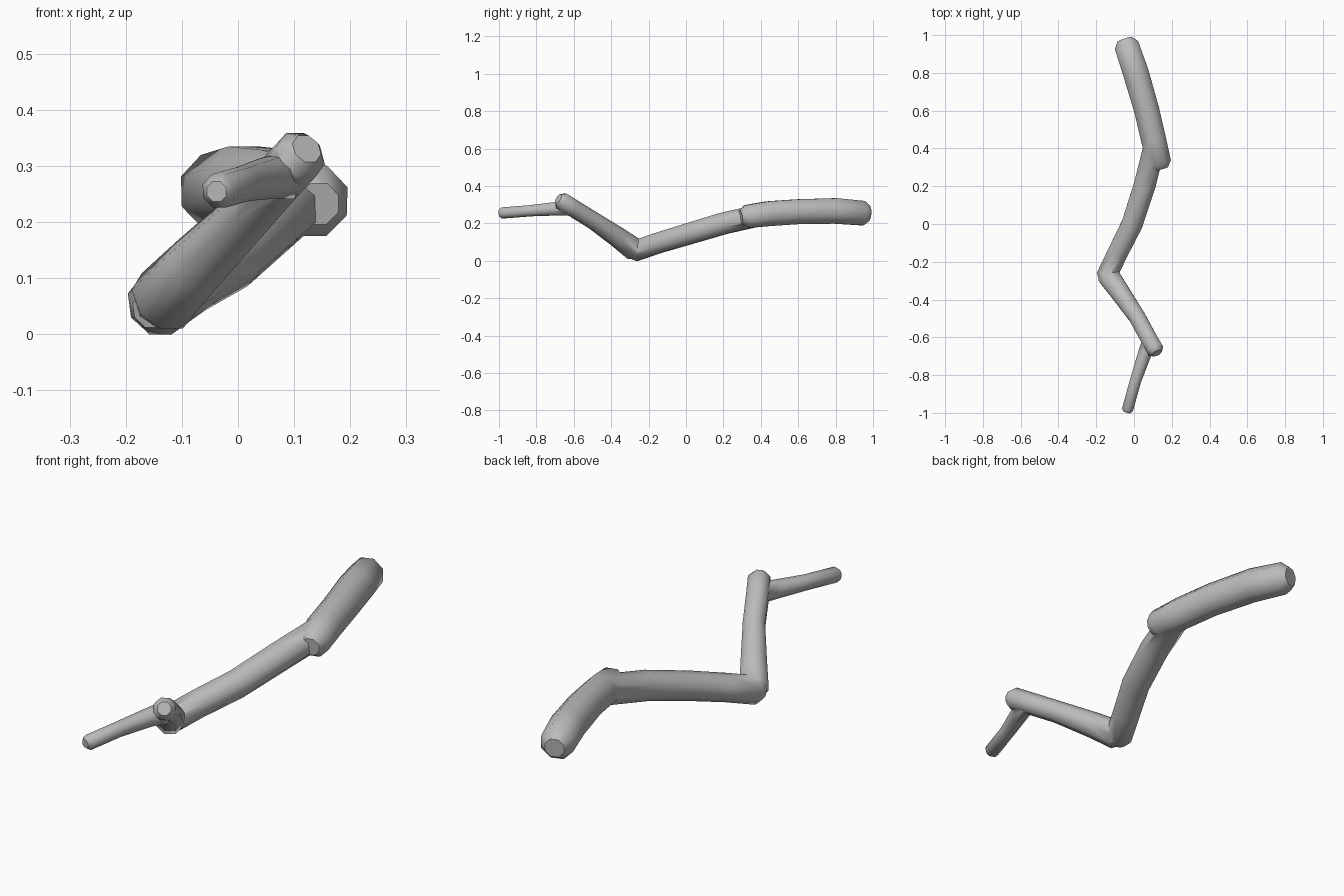
import bpy, bmesh, math
from mathutils import Vector

if "Cube" in bpy.data.objects:
    bpy.data.objects.remove(bpy.data.objects["Cube"])

SIDES = 8
grey = bpy.data.materials.new("plain grey")
grey.diffuse_color = (0.5, 0.5, 0.5, 1)
grey.use_nodes = True
grey.node_tree.nodes["Principled BSDF"].inputs["Base Color"].default_value = grey.diffuse_color


def limb(name, path):
    """Tapered eight-sided tube through (x, y, z, radius) points, with blunt rounded ends."""
    pts = [Vector(p[:3]) for p in path]
    rad = [p[3] * 1.04 for p in path]
    n = len(pts)
    tan = [(pts[min(i + 1, n - 1)] - pts[max(i - 1, 0)]).normalized() for i in range(n)]
    # extra rings for the chamfered ends
    rings = [(pts[0] - tan[0] * rad[0] * 0.5, tan[0], rad[0] * 0.6)]
    rings += list(zip(pts, tan, rad))
    rings += [(pts[-1] + tan[-1] * rad[-1] * 0.5, tan[-1], rad[-1] * 0.6)]
    bm = bmesh.new()
    loops = []
    for c, t, r in rings:
        side = t.cross(Vector((0, 0, 1))).normalized()
        up = side.cross(t)
        loops.append([bm.verts.new(c + r * (side * math.cos(a) + up * math.sin(a)))
                      for a in ((k + 0.5) * 2 * math.pi / SIDES for k in range(SIDES))])
    for a, b in zip(loops, loops[1:]):
        for k in range(SIDES):
            j = (k + 1) % SIDES
            bm.faces.new((a[k], a[j], b[j], b[k]))
    bm.faces.new(loops[0])
    bm.faces.new(loops[-1])
    bmesh.ops.recalc_face_normals(bm, faces=bm.faces)
    me = bpy.data.meshes.new(name)
    bm.to_mesh(me)
    bm.free()
    me.materials.append(grey)
    ob = bpy.data.objects.new(name, me)
    bpy.context.collection.objects.link(ob)
    return ob


# thick end, ending in the upper knob
stick = limb("crooked_stick", [
    (-0.039, 0.945, 0.275, 0.068), (0.01, 0.80, 0.287, 0.071), (0.068, 0.60, 0.283, 0.069),
    (0.105, 0.44, 0.272, 0.069), (0.135, 0.325, 0.257, 0.064)])
# middle length down to the ground elbow
middle = limb("middle_length", [
    (0.105, 0.40, 0.265, 0.060), (0.055, 0.20, 0.220, 0.060), (-0.010, 0.0, 0.160, 0.058),
    (-0.085, -0.15, 0.115, 0.056), (-0.145, -0.275, 0.072, 0.056)])
# rising length to the front knob
rising = limb("rising_length", [
    (-0.135, -0.275, 0.080, 0.060), (-0.075, -0.36, 0.143, 0.054), (0.015, -0.49, 0.232, 0.046),
    (0.075, -0.60, 0.300, 0.046), (0.112, -0.665, 0.340, 0.046)])
# thin front twig
twig = limb("thin_twig", [
    (0.083, -0.62, 0.302, 0.042), (0.052, -0.70, 0.298, 0.037), (0.008, -0.83, 0.288, 0.031),
    (-0.034, -0.982, 0.276, 0.031)])

# join all lengths into one skin
bpy.context.view_layer.objects.active = stick
for part in (middle, rising, twig):
    mod = stick.modifiers.new("join", 'BOOLEAN')
    mod.operation = 'UNION'
    mod.solver = 'EXACT'
    mod.object = part
    bpy.ops.object.modifier_apply(modifier=mod.name)
    bpy.data.objects.remove(part)

# rest on the ground
low = min(v.co.z for v in stick.data.vertices)
for v in stick.data.vertices:
    v.co.z -= low

stick.select_set(True)
bpy.ops.object.shade_smooth_by_angle(angle=math.radians(50))
